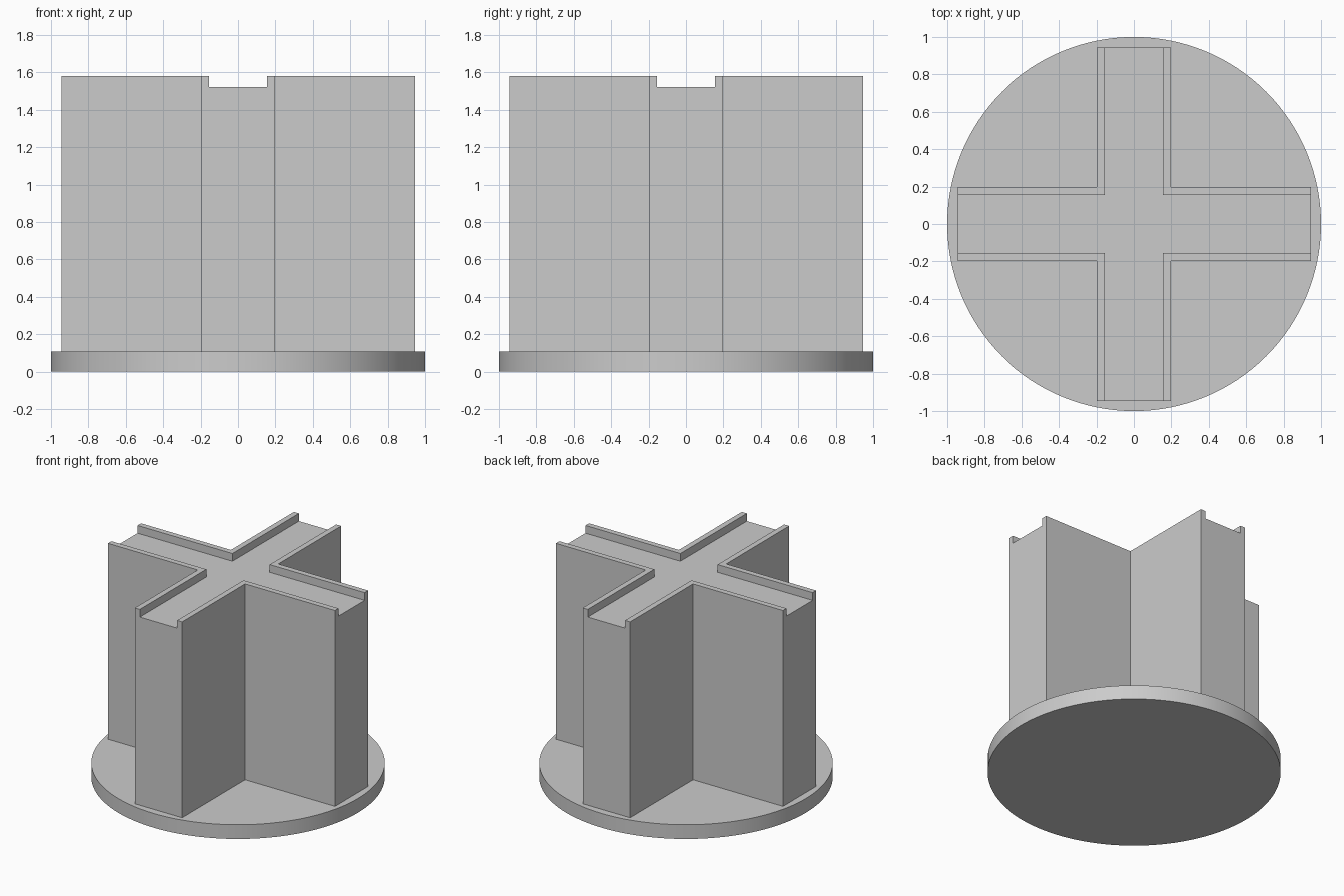
import bpy
import bmesh
import math

cube = bpy.data.objects.get("Cube")
if cube:
    bpy.data.objects.remove(cube, do_unlink=True)

RADIUS, BASE_TOP = 1.0, 0.107
ARM_LENGTH, ARM_HALF = 0.945, 0.197
GROOVE_HALF, GROOVE_FLOOR, TOP = 0.155, 1.522, 1.58

grey = bpy.data.materials.new("plain_grey")
grey.use_nodes = True
colour = (0.6, 0.6, 0.6, 1)
grey.diffuse_color = colour
grey.node_tree.nodes["Principled BSDF"].inputs["Base Color"].default_value = colour


def cross_prism(name, length, half, bottom, top):
    """Extrude a plus-shaped outline upwards."""
    outline = []
    quarter = [(length, -half), (length, half), (half, half)]
    for turn in range(4):
        c, s = round(math.cos(turn * math.pi / 2)), round(math.sin(turn * math.pi / 2))
        outline += [(c * x - s * y, s * x + c * y) for x, y in quarter]
    bm = bmesh.new()
    face = bm.faces.new([bm.verts.new((x, y, bottom)) for x, y in outline])
    result = bmesh.ops.extrude_face_region(bm, geom=[face])
    moved = [g for g in result["geom"] if isinstance(g, bmesh.types.BMVert)]
    bmesh.ops.translate(bm, verts=moved, vec=(0, 0, top - bottom))
    bmesh.ops.recalc_face_normals(bm, faces=bm.faces)
    mesh = bpy.data.meshes.new(name)
    bm.to_mesh(mesh)
    bm.free()
    mesh.materials.append(grey)
    obj = bpy.data.objects.new(name, mesh)
    bpy.context.collection.objects.link(obj)
    return obj


# Round base plate with a smooth rim
bpy.ops.mesh.primitive_cylinder_add(vertices=128, radius=RADIUS, depth=BASE_TOP,
                                    location=(0, 0, BASE_TOP / 2))
base = bpy.context.object
base.name = "round_base"
base.data.materials.append(grey)
bpy.ops.object.shade_smooth_by_angle(angle=math.radians(30))

# Cross-shaped column with a crossing channel cut in its top
column = cross_prism("cross_column", ARM_LENGTH, ARM_HALF, BASE_TOP, TOP)
cutter = cross_prism("channel_cutter", ARM_LENGTH + 0.1, GROOVE_HALF, GROOVE_FLOOR, TOP + 0.1)
cut = column.modifiers.new("top_channel", 'BOOLEAN')
cut.operation = 'DIFFERENCE'
cut.solver = 'EXACT'
cut.object = cutter

# Bake the cut and discard the cutter
bpy.ops.object.select_all(action='DESELECT')
column.select_set(True)
bpy.context.view_layer.objects.active = column
bpy.ops.object.modifier_apply(modifier=cut.name)
bpy.data.objects.remove(cutter, do_unlink=True)
